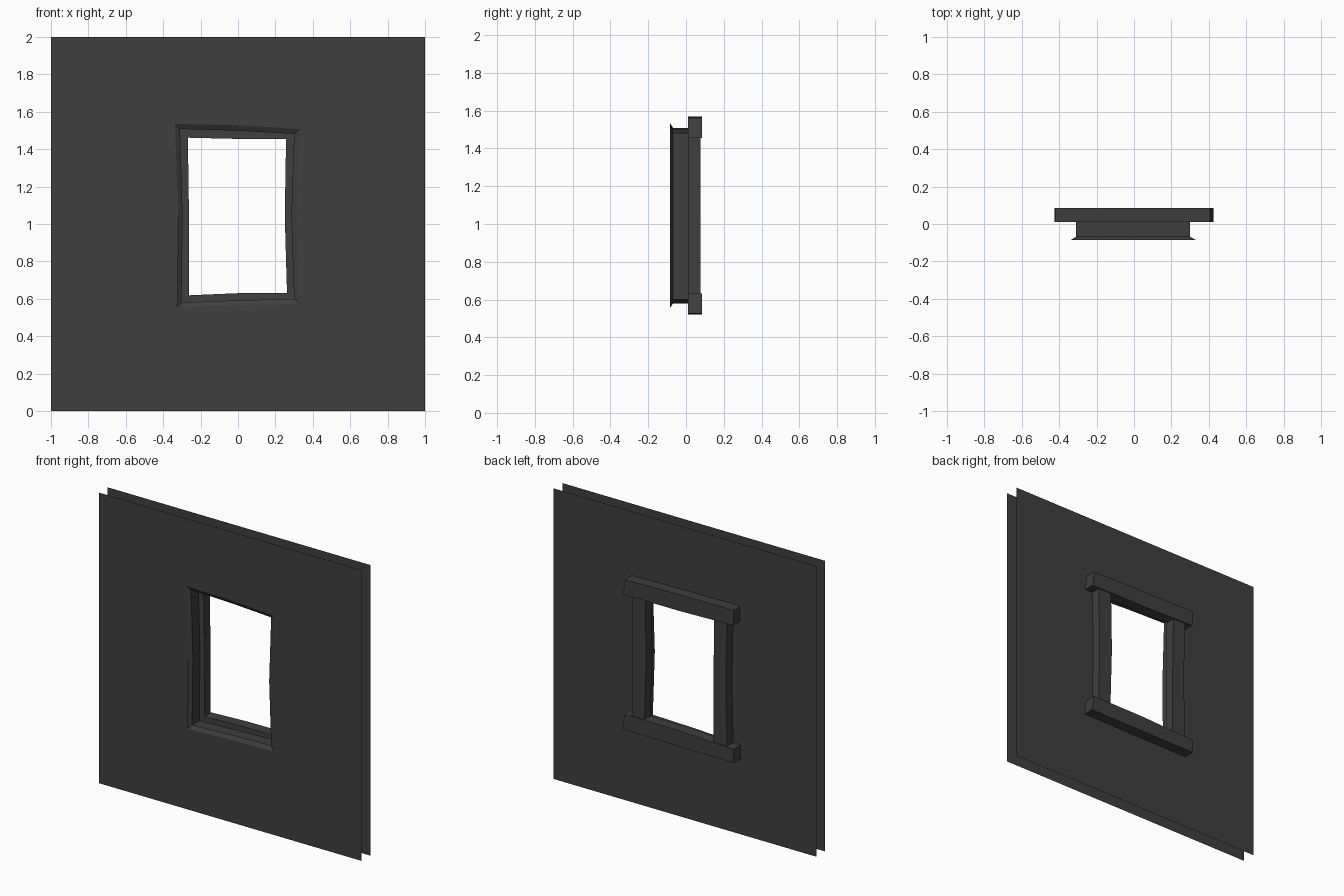
import bpy
import bmesh

if "Cube" in bpy.data.objects:
    bpy.data.objects.remove(bpy.data.objects["Cube"])

FRONT, REVEAL, BACK, TRIM = -0.085, -0.068, 0.01, 0.085

mat = bpy.data.materials.new("dark_grey")
mat.diffuse_color = (0.05, 0.05, 0.05, 1)
mat.use_nodes = True
mat.node_tree.nodes["Principled BSDF"].inputs["Base Color"].default_value = mat.diffuse_color


def finish(name, bm):
    me = bpy.data.meshes.new(name)
    bm.to_mesh(me)
    bm.free()
    me.materials.append(mat)
    ob = bpy.data.objects.new(name, me)
    bpy.context.collection.objects.link(ob)
    return ob


def bridge(name, loop_a, ya, loop_b, yb):
    """Quad strip between two closed (x, z) loops at two depths."""
    bm = bmesh.new()
    a = [bm.verts.new((x, ya, z)) for x, z in loop_a]
    b = [bm.verts.new((x, yb, z)) for x, z in loop_b]
    n = len(a)
    for i in range(n):
        j = (i + 1) % n
        bm.faces.new((a[i], a[j], b[j], b[i]))
    return finish(name, bm)


def board(name, profile, y0, y1):
    """Closed board: (x, z) outline extruded in depth."""
    bm = bmesh.new()
    f = bm.faces.new([bm.verts.new((x, y0, z)) for x, z in profile])
    ext = bmesh.ops.extrude_face_region(bm, geom=[f], use_keep_orig=True)
    for v in ext["geom"]:
        if isinstance(v, bmesh.types.BMVert):
            v.co.y = y1
    bmesh.ops.recalc_face_normals(bm, faces=bm.faces)
    return finish(name, bm)


# Loops run counter-clockwise seen from the front, from bottom left
square = [(-1, 0), (0, 0), (1, 0), (1, 1), (1, 2), (0, 2), (-1, 2), (-1, 1)]
outer = [(-0.325, 0.555), (0, 0.567), (0.33, 0.573), (0.312, 1.04),
         (0.33, 1.508), (0, 1.528), (-0.337, 1.535), (-0.32, 1.04)]
inner = [(-0.302, 0.58), (0, 0.592), (0.3, 0.6), (0.285, 1.04),
         (0.3, 1.482), (0, 1.499), (-0.31, 1.508), (-0.296, 1.04)]

# Wall skins, flared edge and straight reveal
bridge("front_wall", square, FRONT, outer, FRONT)
bridge("opening_flare", outer, FRONT, inner, REVEAL)
bridge("opening_reveal", inner, REVEAL, inner, BACK)
bridge("back_wall", inner[::-1], BACK, square[::-1], BACK)

# Horizontal trim on the back
board("top_trim", [(-0.42, 1.465), (0, 1.455), (0.42, 1.455),
                   (0.405, 1.56), (0, 1.567), (-0.42, 1.57)], BACK, TRIM)
board("bottom_trim", [(-0.425, 0.52), (0, 0.522), (0.425, 0.525),
                      (0.41, 0.632), (0, 0.63), (-0.42, 0.612)], BACK, TRIM)

# Side trim on the back, slightly bowed
board("left_trim", [(-0.365, 0.614), (-0.262, 0.619), (-0.262, 1.04),
                    (-0.268, 1.462), (-0.365, 1.464), (-0.357, 1.04)], BACK, 0.076)
board("right_trim", [(0.262, 0.631), (0.36, 0.632), (0.353, 1.04),
                     (0.36, 1.455), (0.257, 1.455), (0.25, 1.04)], BACK, 0.076)
